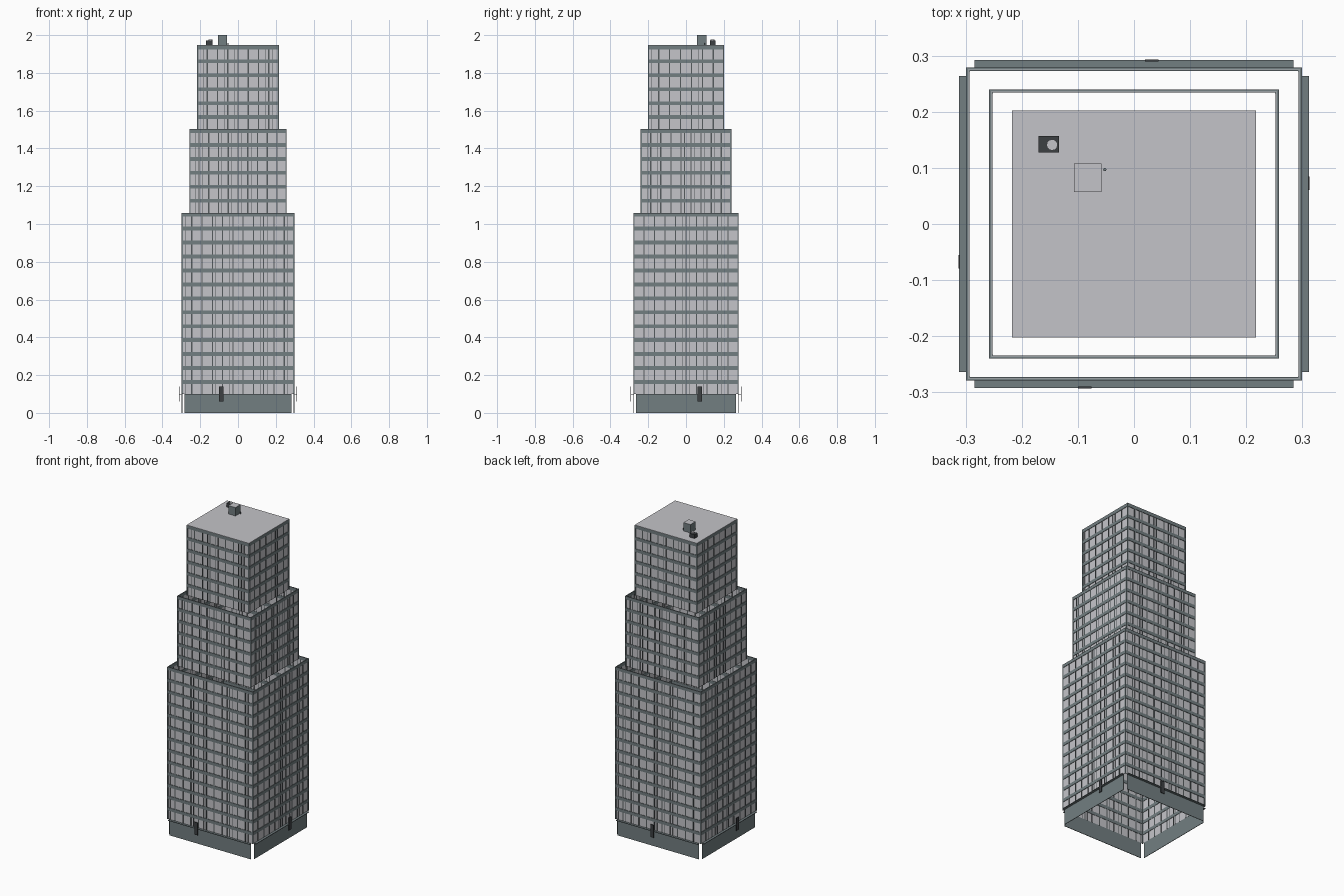
import bpy, bmesh, random
from mathutils import Vector

if "Cube" in bpy.data.objects:
    bpy.data.objects.remove(bpy.data.objects["Cube"])

random.seed(4)
FLOOR, BASE, BAND = 0.0738, 0.1, 0.02


def material(name, rgb):
    m = bpy.data.materials.new(name)
    m.diffuse_color = (*rgb, 1)
    m.use_nodes = True
    m.node_tree.nodes["Principled BSDF"].inputs["Base Color"].default_value = m.diffuse_color
    return m


GLASS = material("pale glass", (0.56, 0.56, 0.59))
STEEL = material("blue grey steel", (0.17, 0.21, 0.22))
MULL = material("dark mullion grey", (0.09, 0.105, 0.11))
DARK = material("charcoal", (0.045, 0.05, 0.055))
ROOF = material("roof grey", (0.55, 0.55, 0.58))


def add_box(bm, lo, hi):
    lo, hi = Vector(lo), Vector(hi)
    r = bmesh.ops.create_cube(bm, size=1)
    for v in r["verts"]:
        v.co = Vector([(lo[i] + hi[i]) / 2 + v.co[i] * (hi[i] - lo[i]) for i in range(3)])


def side_box(bm, side, half, u0, u1, d0, d1, z0, z1):
    """Box on a wall: u runs along the wall, d is depth outward from the wall line."""
    axis, sign = side
    a, b = sorted((sign * (half[axis] + d0), sign * (half[axis] + d1)))
    if axis == 0:
        add_box(bm, (a, u0, z0), (b, u1, z1))
    else:
        add_box(bm, (u0, a, z0), (u1, b, z1))


def finish(bm, name, mat):
    me = bpy.data.meshes.new(name)
    bm.to_mesh(me)
    bm.free()
    me.materials.append(mat)
    ob = bpy.data.objects.new(name, me)
    bpy.context.collection.objects.link(ob)
    return ob


SIDES = [(1, -1), (1, 1), (0, 1), (0, -1)]


def tier(name, half, z0, floors):
    z1 = z0 + floors * FLOOR
    glass, bands, mull = bmesh.new(), bmesh.new(), bmesh.new()
    for axis, sign in SIDES:
        side = (axis, sign)
        w = half[1 - axis]
        # glass sheet
        side_box(glass, side, half, -w + 0.004, w - 0.004, -0.004, -0.003, z0, z1)
        # floor bands
        for f in range(1, floors + 1):
            z = z0 + f * FLOOR
            side_box(bands, side, half, -w, w, -0.006, 0, z - BAND, z)
        # main mullions, with an occasional slim one beside them
        bays = round(2 * w / 0.054)
        step = 2 * w / bays
        for i in range(bays):
            u = -w + i * step
            if i:
                side_box(mull, side, half, u - 0.003, u + 0.003, -0.0055, -0.0005, z0, z1 - 0.001)
            if random.random() < 0.45:
                s = u + step * random.choice((0.35, 0.65))
                side_box(mull, side, half, s - 0.0015, s + 0.0015, -0.005, -0.001, z0, z1 - 0.001)
    # corner posts
    for sx in (-1, 1):
        for sy in (-1, 1):
            xs = sorted((sx * half[0], sx * (half[0] - 0.007)))
            ys = sorted((sy * half[1], sy * (half[1] - 0.007)))
            add_box(bands, (xs[0], ys[0], z0), (xs[1], ys[1], z1))
    finish(glass, name + "_glass", GLASS)
    finish(bands, name + "_bands", STEEL)
    finish(mull, name + "_mullions", MULL)
    return z1


# three stacked hollow tiers
LOW = (0.299, 0.279)
top = tier("lower_tier", LOW, BASE, 13)
top = tier("middle_tier", (0.258, 0.24), top, 6)
top = tier("upper_tier", (0.217, 0.202), top, 6)

# street level panels and thin canopies, open at the corners
panels, canopy = bmesh.new(), bmesh.new()
for side in SIDES:
    w = LOW[1 - side[0]] - 0.015
    side_box(panels, side, LOW, -w, w, -0.004, -0.001, 0, BASE)
    side_box(canopy, side, LOW, -w, w, -0.001, 0.013, BASE - 0.003, BASE + 0.001)
finish(panels, "base_panels", STEEL)
finish(canopy, "canopies", STEEL)

# upright blank plates hung on the canopy edges
plates = bmesh.new()
for side, u in zip(SIDES, (-0.088, 0.032, 0.073, -0.067)):
    side_box(plates, side, LOW, u - 0.012, u + 0.012, 0.011, 0.014, 0.06, 0.14)
finish(plates, "canopy_plates", DARK)

# roof slab
bm = bmesh.new()
add_box(bm, (-0.217, -0.202, top - 0.002), (0.217, 0.202, top + 0.002))
finish(bm, "roof", ROOF)

# stair house with pale top
bm = bmesh.new()
add_box(bm, (-0.107, 0.057, top), (-0.058, 0.108, 2.0))
house = finish(bm, "stair_house", STEEL)
house.data.materials.append(ROOF)
for p in house.data.polygons:
    p.material_index = int(p.normal.z > 0.5)

# cooling unit with fan, and vent pipe
bm = bmesh.new()
add_box(bm, (-0.17, 0.127, top), (-0.134, 0.157, top + 0.026))
finish(bm, "cooling_unit", DARK)


def cylinder(name, x, y, z0, z1, r, sides, mat):
    bm = bmesh.new()
    bmesh.ops.create_cone(bm, cap_ends=True, segments=sides, radius1=r, radius2=r, depth=z1 - z0)
    bmesh.ops.translate(bm, verts=bm.verts, vec=(x, y, (z0 + z1) / 2))
    finish(bm, name, mat)


cylinder("fan", -0.146, 0.141, top + 0.026, top + 0.032, 0.01, 12, ROOF)
cylinder("vent_pipe", -0.052, 0.097, top, top + 0.014, 0.003, 8, STEEL)
